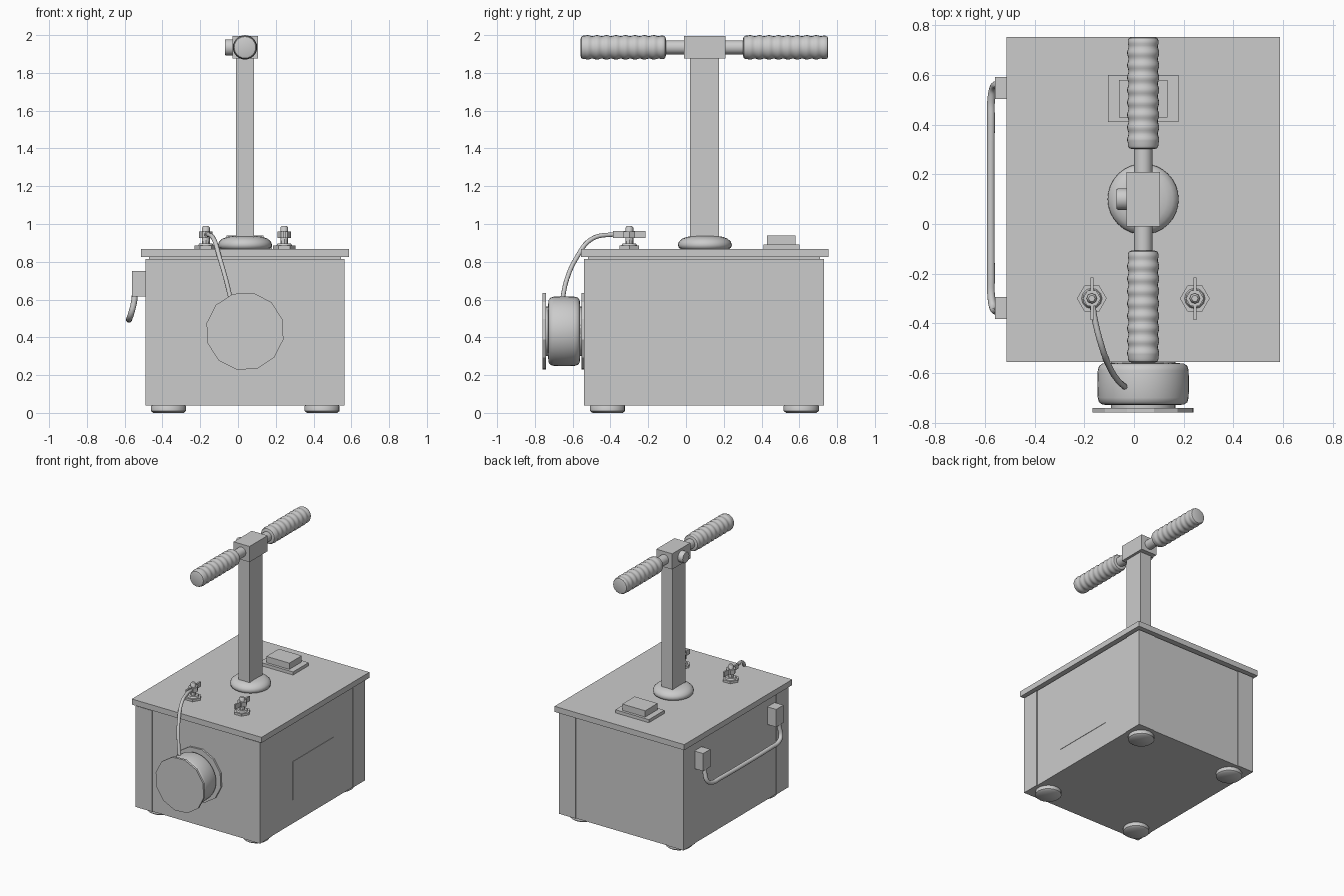
import bpy, bmesh, math
from mathutils import Vector, Matrix

if "Cube" in bpy.data.objects:
    bpy.data.objects.remove(bpy.data.objects["Cube"])

CX, CY = 0.037, 0.1   # centre of the box
AXES = {'X': Matrix.Rotation(math.pi / 2, 4, 'Y'),
        'Y': Matrix.Rotation(-math.pi / 2, 4, 'X'),
        'Z': Matrix.Identity(4)}


def finish(name, bm, smooth=False):
    bmesh.ops.recalc_face_normals(bm, faces=bm.faces)
    me = bpy.data.meshes.new(name)
    bm.to_mesh(me)
    bm.free()
    ob = bpy.data.objects.new(name, me)
    bpy.context.collection.objects.link(ob)
    if smooth:
        bpy.ops.object.select_all(action='DESELECT')
        ob.select_set(True)
        bpy.context.view_layer.objects.active = ob
        bpy.ops.object.shade_smooth_by_angle(angle=math.radians(40))
    return ob


def box(name, lo, hi, bevel=0):
    lo, hi = Vector(lo), Vector(hi)
    bm = bmesh.new()
    bmesh.ops.create_cube(bm, size=1)
    for v in bm.verts:
        v.co = Vector([a + (c + 0.5) * (b - a) for a, b, c in zip(lo, hi, v.co)])
    if bevel:
        bmesh.ops.bevel(bm, geom=bm.edges[:], offset=bevel, segments=1, affect='EDGES')
    return finish(name, bm)


def lathe(name, profile, origin, axis='Z', sides=32, smooth=True, start=0):
    """Revolve (radius, height) points about an axis through origin."""
    bm = bmesh.new()
    rings = []
    for r, h in profile:
        rings.append([bm.verts.new((r * math.cos(start + 2 * math.pi * i / sides),
                                    r * math.sin(start + 2 * math.pi * i / sides), h))
                      for i in range(sides)])
    for a, b in zip(rings, rings[1:]):
        for i in range(sides):
            j = (i + 1) % sides
            bm.faces.new((a[i], a[j], b[j], b[i]))
    bm.faces.new(rings[0])
    bm.faces.new(rings[-1])
    bm.transform(Matrix.Translation(origin) @ AXES[axis])
    return finish(name, bm, smooth)


def tube(name, points, radius):
    cu = bpy.data.curves.new(name, 'CURVE')
    cu.dimensions = '3D'
    cu.bevel_depth = radius
    cu.bevel_resolution = 3
    cu.use_fill_caps = True
    cu.resolution_u = 6
    sp = cu.splines.new('BEZIER')
    sp.bezier_points.add(len(points) - 1)
    for bp, p in zip(sp.bezier_points, points):
        bp.co = p
        bp.handle_left_type = bp.handle_right_type = 'AUTO'
    ob = bpy.data.objects.new(name, cu)
    bpy.context.collection.objects.link(ob)
    bpy.ops.object.select_all(action='DESELECT')
    ob.select_set(True)
    bpy.context.view_layer.objects.active = ob
    bpy.ops.object.convert(target='MESH')
    bpy.ops.object.shade_smooth_by_angle(angle=math.radians(40))


# Box body with slightly proud corner posts, lid and side plate
X0, X1, Y0, Y1 = -0.49, 0.565, -0.54, 0.73
box("box_body", (X0 + .005, Y0 + .005, 0.04), (X1 - .005, Y1 - .005, 0.815))
for x, xn in ((X0, "left"), (X1 - 0.14, "right")):
    for y, yn in ((Y0, "front"), (Y1 - 0.14, "back")):
        box(f"corner_post_{yn}_{xn}", (x, y, 0.04), (x + 0.14, y + 0.14, 0.815))
box("lid_seal", (X0 + .02, Y0 + .02, 0.81), (X1 - .02, Y1 - .02, 0.83))
box("lid", (-0.513, -0.555, 0.825), (0.588, 0.754, 0.868))
box("side_plate", (X1 - 0.01, -0.14, 0.22), (X1 - 0.002, 0.36, 0.515))

# Feet
for x in (-0.368, 0.445):
    for y in (-0.415, 0.61):
        lathe("foot", [(0.08, 0), (0.093, 0.01), (0.093, 0.035), (0.088, 0.042)],
              (x, y, 0), sides=20)

# Column, collar and head block
lathe("column_collar", [(0.125, 0), (0.138, 0.008), (0.143, 0.023), (0.138, 0.04),
                        (0.12, 0.056), (0.095, 0.066), (0.06, 0.07)], (CX, CY, 0.866))
box("column", (-0.01, 0.02, 0.87), (0.085, 0.175, 1.89))
box("head_block", (-0.03, -0.01, 1.875), (0.105, 0.21, 1.995))
lathe("head_knob", [(0.04, 0), (0.043, 0.006), (0.043, 0.045)], (-0.07, CY, 1.935), 'X', 16)

# Handlebar with ribbed grips
lathe("handlebar", [(0.037, -0.25), (0.037, 0.25)], (CX, CY, 1.935), 'Y', 20)
grip = [(0.046, 0), (0.057, 0.004), (0.062, 0.014)]
grip += [(0.062 + 0.003 * math.sin(2 * math.pi * 8 * i / 48), 0.025 + 0.4 * i / 48)
         for i in range(49)]
grip += [(0.062, 0.437), (0.057, 0.447), (0.046, 0.451)]
lathe("front_grip", grip, (CX, -0.558, 1.935), 'Y', 24)
lathe("back_grip", grip, (CX, 0.302, 1.935), 'Y', 24)

# Rocker switch
box("switch_plate", (-0.105, 0.41, 0.866), (0.18, 0.6, 0.892))
box("switch_button", (-0.06, 0.43, 0.89), (0.135, 0.58, 0.94))

# Wing-nut terminals
for n, x in (("left", -0.17), ("right", 0.245)):
    o = (x, -0.3, 0)
    lathe(f"terminal_base_{n}", [(0.06, 0.866), (0.06, 0.885)], o, sides=6, smooth=False)
    lathe(f"terminal_washer_{n}", [(0.042, 0.884), (0.036, 0.896)], o, sides=12)
    lathe(f"terminal_stud_{n}", [(0.021, 0.88), (0.021, 0.98), (0.013, 0.99)], o, sides=8)
    lathe(f"terminal_nut_{n}", [(0.036, 0.925), (0.036, 0.96)], o, sides=6, smooth=False)
    box(f"terminal_wings_{n}", (x - 0.006, -0.387, 0.927), (x + 0.006, -0.215, 0.964))

# Cable drum on the front
DZ = 0.432
lathe("drum_front_flange", [(0.208, 0), (0.208, 0.018)], (CX, -0.76, DZ), 'Y', 12,
      False, math.radians(12))
lathe("drum_back_flange", [(0.208, 0), (0.208, 0.014)], (CX, -0.552, DZ), 'Y', 12,
      False, math.radians(12))
lathe("drum_hub", [(0.13, 0), (0.13, 0.21)], (CX, -0.745, DZ), 'Y', 24)
lathe("cable_coil", [(0.14, 0), (0.165, 0.003), (0.178, 0.012), (0.183, 0.03), (0.185, 0.085),
                     (0.183, 0.14), (0.178, 0.158), (0.165, 0.167), (0.14, 0.17)],
      (CX, -0.73, DZ), 'Y', 40)
tube("cable", [(-0.168, -0.32, 0.942), (-0.157, -0.39, 0.944), (-0.128, -0.5, 0.92),
               (-0.097, -0.58, 0.82), (-0.065, -0.63, 0.71), (-0.038, -0.655, 0.6)], 0.012)

# Carry handle on the left side
HY = 0.105
for s, n in ((-1, "front"), (1, "back")):
    y = HY + s * 0.443
    box(f"handle_bracket_{n}", (-0.56, y - 0.044, 0.615), (-0.48, y + 0.044, 0.75))
side = [(-0.545, 0.445, 0.64), (-0.55, 0.452, 0.59), (-0.566, 0.445, 0.525),
        (-0.575, 0.4, 0.5), (-0.576, 0.32, 0.496)]
tube("carry_handle", [(x, HY + d, z) for x, d, z in side]
     + [(x, HY - d, z) for x, d, z in reversed(side)], 0.016)
